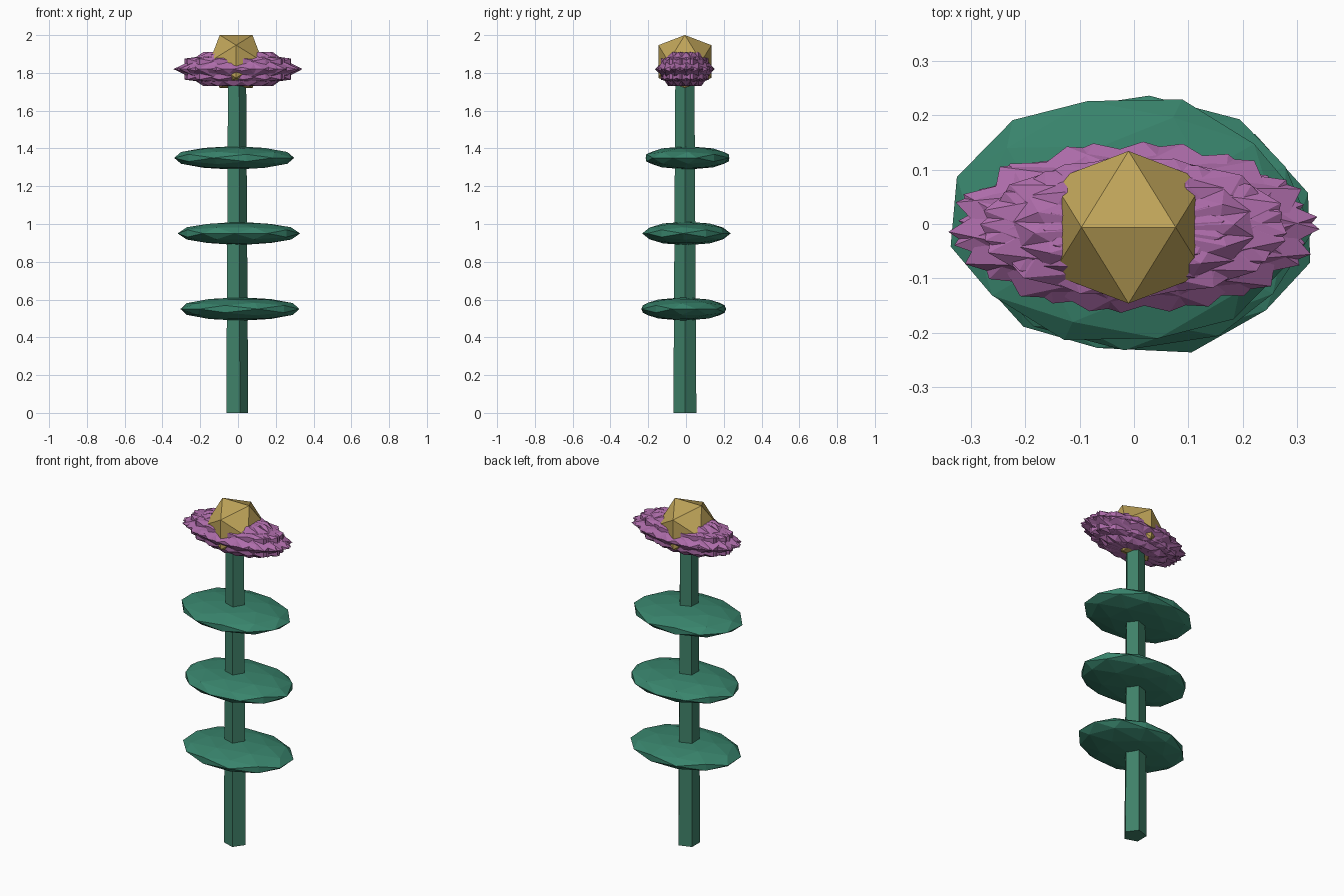
import bpy, bmesh, math, random
from mathutils import Vector, Matrix

if "Cube" in bpy.data.objects:
    bpy.data.objects.remove(bpy.data.objects["Cube"])

random.seed(4)
CX, CY = -0.01, -0.006


def material(name, rgb):
    m = bpy.data.materials.new(name)
    m.diffuse_color = (*rgb, 1)
    m.use_nodes = True
    m.node_tree.nodes["Principled BSDF"].inputs["Base Color"].default_value = m.diffuse_color
    return m


green = material("green", (0.05, 0.22, 0.14))
leaf_green = material("leaf_green", (0.04, 0.23, 0.15))
pink = material("pink", (0.42, 0.15, 0.40))
gold = material("gold", (0.52, 0.37, 0.10))


def finish(name, bm, mat):
    bmesh.ops.recalc_face_normals(bm, faces=bm.faces)
    me = bpy.data.meshes.new(name)
    bm.to_mesh(me)
    bm.free()
    me.materials.append(mat)
    ob = bpy.data.objects.new(name, me)
    bpy.context.collection.objects.link(ob)
    return ob


def ico(name, mat, centre, radii, spin=0.0, tilt=0.0, detail=0):
    """Edge-up icosahedron, turned first and then stretched."""
    bm = bmesh.new()
    g = (1 + 5 ** 0.5) / 2
    for a in (-1, 1):
        for b in (-g, g):
            for co in ((a, 0, b), (0, b, a), (b, a, 0)):
                bm.verts.new(Vector(co).normalized())
    bmesh.ops.convex_hull(bm, input=bm.verts)
    if detail:
        bmesh.ops.subdivide_edges(bm, edges=bm.edges[:], cuts=1, use_grid_fill=True)
        for v in bm.verts:
            v.co.normalize()
    turn = Matrix.Rotation(spin, 3, 'Z') @ Matrix.Rotation(tilt, 3, 'Y')
    for v in bm.verts:
        p = turn @ v.co
        v.co = Vector([c + r * k for c, r, k in zip(centre, radii, p)])
    return finish(name, bm, mat)


# five-sided tapering stem
bm = bmesh.new()
bmesh.ops.create_cone(bm, cap_ends=True, segments=5, radius1=0.064, radius2=0.053, depth=1.8)
bmesh.ops.rotate(bm, verts=bm.verts, matrix=Matrix.Rotation(-math.pi / 2, 3, 'Z'))
bmesh.ops.translate(bm, verts=bm.verts, vec=(CX, CY, 0.9))
finish("stem", bm, green)

# three flattened leaves
for i, (z, x, y, spin) in enumerate([(0.55, 0.01, -0.012, 0.3),
                                     (0.95, 0.005, 0.002, 1.5),
                                     (1.35, -0.02, 0.008, 2.8)]):
    ico(f"leaf_{i + 1}", leaf_green, (x, y, z), (0.325, 0.235, 0.062), spin, 0, 1)

# ring of overlapping spiky petals
N = 14
for i in range(N):
    a = 2 * math.pi * i / N
    ico(f"petal_{i + 1}", pink,
        (0.01 * math.cos(a), CY + 0.01 * math.sin(a), 1.82),
        (0.333, 0.15, 0.106), a + 0.1 + random.uniform(-0.06, 0.06))

# faceted flower centre
ico("flower_centre", gold, (CX, CY, 1.86), (0.165, 0.165, 0.165))
